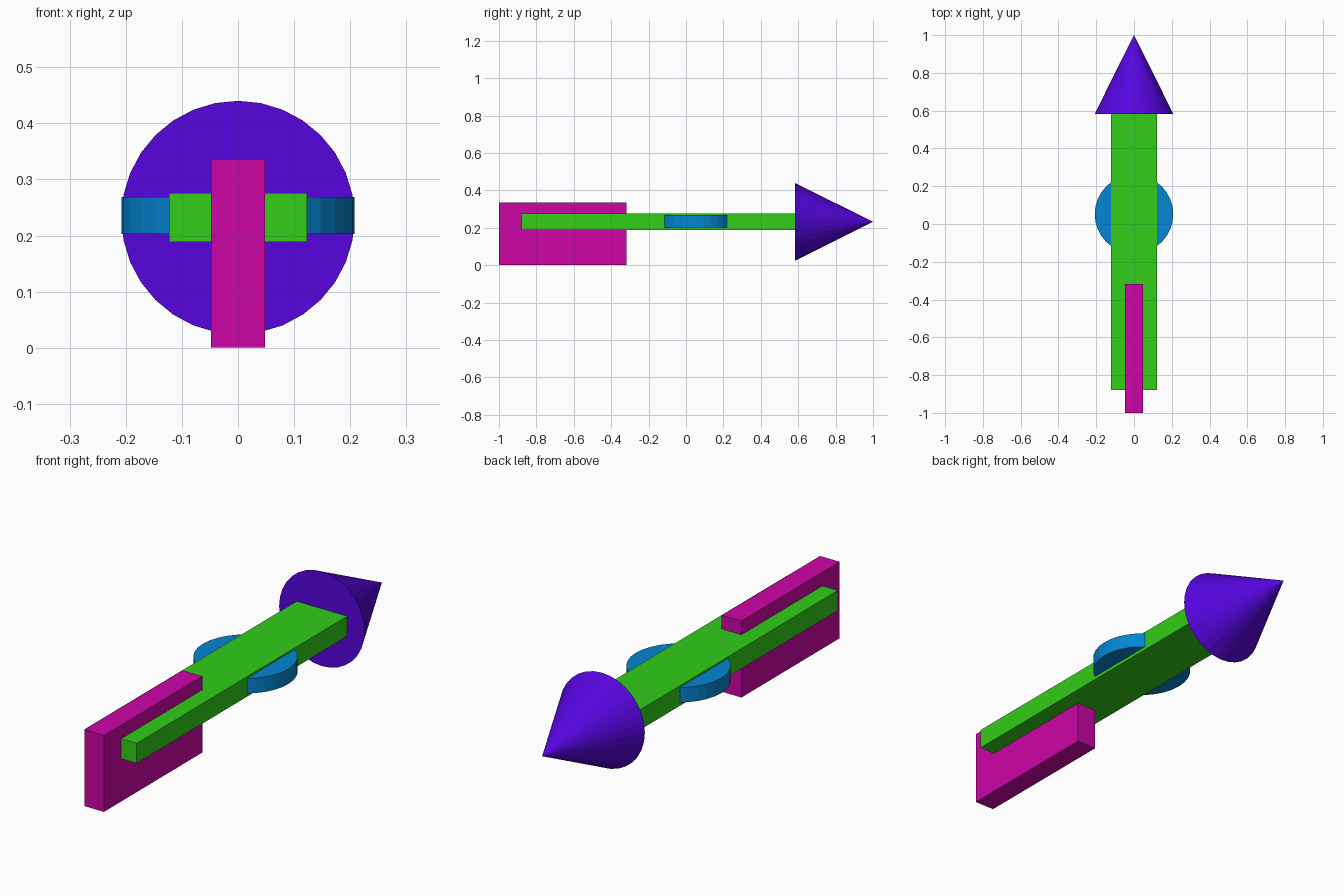
import bpy
from math import pi

if "Cube" in bpy.data.objects:
    bpy.data.objects.remove(bpy.data.objects["Cube"])

AXIS_Z = 0.232  # height of the shaft centre line


def paint(obj, name, color):
    obj.name = name
    mat = bpy.data.materials.new(name + "_colour")
    mat.diffuse_color = (*[c ** 2.2 for c in color], 1)
    mat.use_nodes = True
    mat.node_tree.nodes["Principled BSDF"].inputs["Base Color"].default_value = mat.diffuse_color
    obj.data.materials.append(mat)


def box(name, lo, hi, color):
    mid = [(a + b) / 2 for a, b in zip(lo, hi)]
    bpy.ops.mesh.primitive_cube_add(size=1, location=mid)
    obj = bpy.context.object
    obj.scale = [b - a for a, b in zip(lo, hi)]
    bpy.ops.object.transform_apply(location=False, rotation=False, scale=True)
    paint(obj, name, color)


# Long flat shaft
box("shaft", (-0.123, -0.88, 0.188), (0.123, 0.583, 0.276), (0.21, 0.80, 0.12))

# Upright tail fin
box("tail_fin", (-0.048, -1.0, 0.0), (0.048, -0.317, 0.336), (0.80, 0.05, 0.65))

# Pointed nose, aimed along +y
bpy.ops.mesh.primitive_cone_add(vertices=32, radius1=0.208, radius2=0, depth=0.417,
                                location=(0, 0.7915, AXIS_Z), rotation=(-pi / 2, 0, 0))
paint(bpy.context.object, "nose_cone", (0.34, 0.05, 0.87))

# Flat disc through the middle of the shaft
bpy.ops.mesh.primitive_cylinder_add(vertices=32, radius=0.208, depth=0.066,
                                    location=(0, 0.052, 0.236))
paint(bpy.context.object, "middle_disc", (0.05, 0.52, 0.82))
